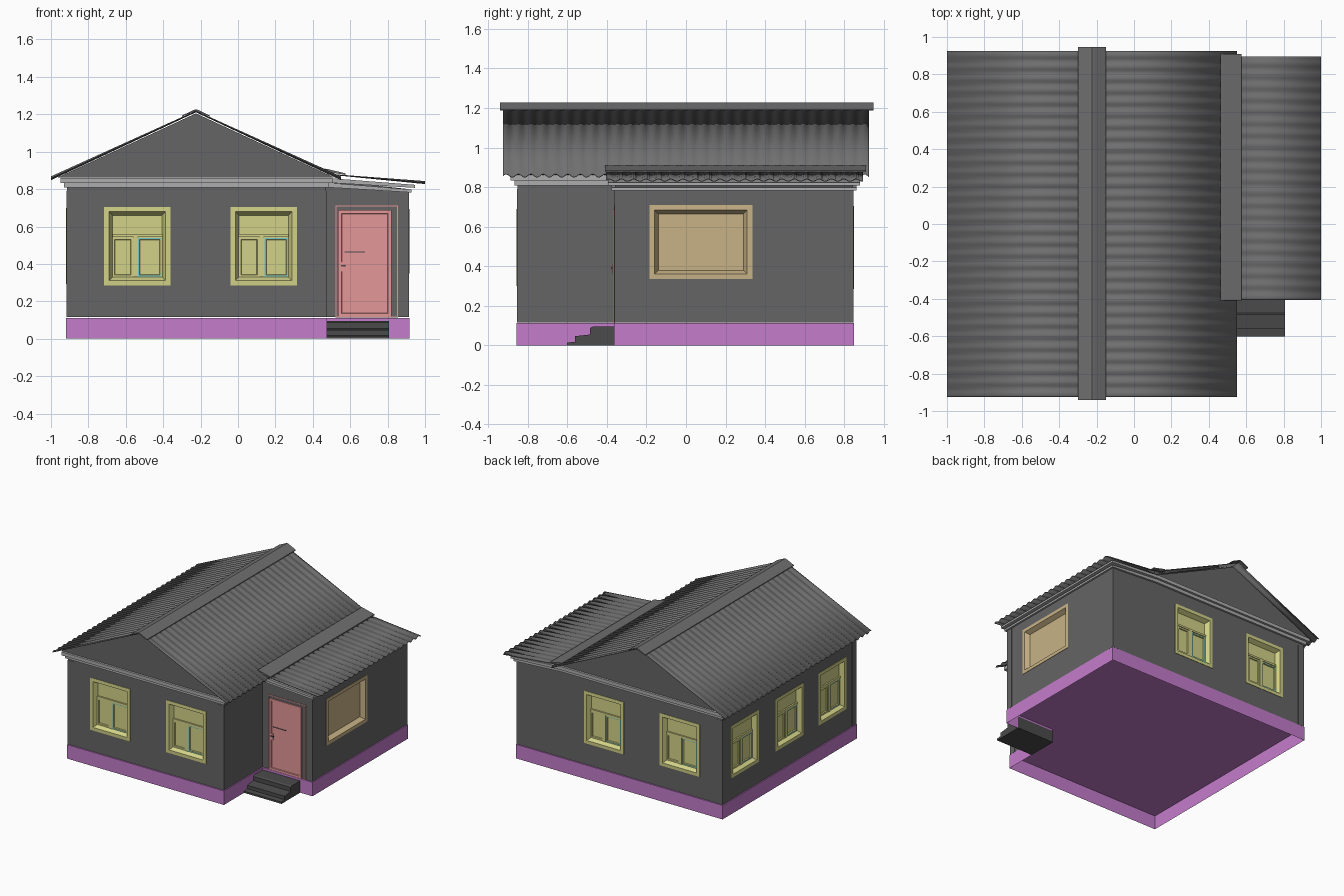
import bpy, bmesh, math
from mathutils import Matrix, Vector

if "Cube" in bpy.data.objects:
    bpy.data.objects.remove(bpy.data.objects["Cube"])


def material(name, rgb):
    m = bpy.data.materials.new(name)
    m.diffuse_color = (*rgb, 1)
    m.use_nodes = True
    m.node_tree.nodes["Principled BSDF"].inputs["Base Color"].default_value = m.diffuse_color
    return m


PURPLE = material("purple", (0.55, 0.20, 0.60))
OLIVE = material("olive", (0.65, 0.65, 0.25))
TAN = material("tan", (0.58, 0.45, 0.24))
PINK = material("pink", (0.77, 0.31, 0.31))
CYAN = material("cyan", (0.15, 0.60, 0.65))
WALL = material("wall_grey", (0.13, 0.13, 0.13))
ROOF = material("roof_grey", (0.16, 0.16, 0.16))
TRIM = material("cornice_grey", (0.42, 0.42, 0.42))
STEP = material("step_grey", (0.07, 0.07, 0.07))


def finish(name, bm, mat=None, mtx=None, smooth=False):
    bmesh.ops.recalc_face_normals(bm, faces=bm.faces)
    if mtx:
        bm.transform(mtx)
    me = bpy.data.meshes.new(name)
    bm.to_mesh(me)
    bm.free()
    ob = bpy.data.objects.new(name, me)
    bpy.context.collection.objects.link(ob)
    if mat:
        me.materials.append(mat)
    if smooth:
        me.polygons.foreach_set("use_smooth", [True] * len(me.polygons))
    return ob


def box(name, lo, hi, mat=None, mtx=None):
    bm = bmesh.new()
    bmesh.ops.create_cube(bm, size=1)
    lo, hi = Vector(lo), Vector(hi)
    for v in bm.verts:
        v.co = Vector((lo[i] + (v.co[i] + 0.5) * (hi[i] - lo[i]) for i in range(3)))
    return finish(name, bm, mat, mtx)


def prism(name, pts, axis, a, b, mat=None, open_start=False):
    """Extrude a 2D outline along an axis from a to b."""
    def place(p, t):
        q = list(p)
        q.insert("xyz".index(axis), t)
        return q
    bm = bmesh.new()
    s = [bm.verts.new(place(p, a)) for p in pts]
    e = [bm.verts.new(place(p, b)) for p in pts]
    n = len(pts)
    for i in range(n):
        bm.faces.new((s[i], s[(i + 1) % n], e[(i + 1) % n], e[i]))
    start = bm.faces.new(s)
    bm.faces.new(e)
    bmesh.ops.recalc_face_normals(bm, faces=bm.faces)
    if open_start:
        bmesh.ops.delete(bm, geom=[start], context="FACES_ONLY")
    return finish(name, bm, mat)


def ring_frame(name, w, h, steps, mat, mtx):
    """Rectangular moulding: loft of (inset, outward) rings, centred on local origin."""
    bm = bmesh.new()
    rings = []
    for inset, out in steps:
        x, z = w / 2 - inset, h / 2 - inset
        rings.append([bm.verts.new((sx * x, -out, sz * z))
                      for sx, sz in ((-1, -1), (1, -1), (1, 1), (-1, 1))])
    for r, q in zip(rings, rings[1:]):
        for i in range(4):
            j = (i + 1) % 4
            bm.faces.new((r[i], r[j], q[j], q[i]))
    return finish(name, bm, mat, mtx)


def corrugated(name, p0, p1, y0, y1, amp0=0.002, amp1=0.008, period=0.0625):
    """Sheet sloping from p0 to p1 in xz; ripples along y grow towards the eave."""
    n = int((y1 - y0) / period * 8)
    bm = bmesh.new()
    cols = []
    for i in range(n + 1):
        y = y0 + (y1 - y0) * i / n
        wave = math.sin(2 * math.pi * (y - y0) / period)
        cols.append([bm.verts.new((x, y, z + a * wave)) for (x, z), a in ((p0, amp0), (p1, amp1))])
    for c, d in zip(cols, cols[1:]):
        bm.faces.new((c[0], c[1], d[1], d[0]))
    ob = finish(name, bm, ROOF, smooth=True)
    mod = ob.modifiers.new("thickness", "SOLIDIFY")
    mod.thickness = 0.004
    mod.offset = 0


# Main dimensions
L, M, R = -0.915, 0.47, 0.912       # left wall, main/annex joint, right wall
F, P, B = -0.852, -0.36, 0.845      # front wall, porch wall, back wall
BASE = 0.112

# Foundation, hollow underneath
e = 0.005
prism("foundation", [(L - e, F - e), (M + e, F - e), (M + e, P - e), (R + e, P - e),
                     (R + e, B + e), (L - e, B + e)], "z", 0, BASE, PURPLE, open_start=True)

# Walls
low = BASE + 0.003
main_walls = box("main_walls", (L, F, low), (M, B, 0.84), WALL)
annex_walls = prism("annex_walls", [(M, low), (R, low), (R, 0.80), (M, 0.85)], "y", P, B, WALL)

# Corner boards
t = 0.002
for x, y, sx, sy in ((L, F, 1, 1), (M, F, -1, 1), (L, B, 1, -1), (R, P, -1, 1), (R, B, -1, -1)):
    xs = sorted((x - sx * t, x + sx * 0.05))
    ys = sorted((y - sy * t, y + sy * 0.05))
    box("corner_board", (xs[0], ys[0], low), (xs[1], ys[1], 0.79), WALL)


def window(name, wall, x, y, z, w, h, angle, mat, casements):
    mtx = Matrix.Translation((x, y, z)) @ Matrix.Rotation(angle, 4, "Z")
    # Pocket in the wall
    cut = box("cutter", (-w / 2 + 0.02, -0.05, -h / 2 + 0.02),
              (w / 2 - 0.02, 0.05, h / 2 - 0.02), mtx=mtx)
    cut.hide_render = True
    mod = wall.modifiers.new("pocket", "BOOLEAN")
    mod.object, mod.solver = cut, "EXACT"
    bpy.context.view_layer.objects.active = wall
    bpy.ops.object.modifier_apply(modifier=mod.name)
    bpy.data.objects.remove(cut)
    # Moulded casing and pane
    ring_frame(name + "_casing", w, h, [(0, -0.005), (0, 0.003), (0.026, 0.004),
                                        (0.046, -0.034)], mat, mtx)
    box(name + "_pane", (-w / 2 + 0.03, 0.032, -h / 2 + 0.03),
        (w / 2 - 0.03, 0.045, h / 2 - 0.03), mat, mtx)
    if not casements:
        return
    # Transom, mullion and the two lower casements, the right one with a coloured gasket
    iw, ih = w / 2 - 0.044, h / 2 - 0.044
    box(name + "_transom", (-iw, 0.02, 0.049), (iw, 0.034, 0.064), mat, mtx)
    box(name + "_mullion", (-0.022, 0.02, -ih), (0.0, 0.034, 0.05), mat, mtx)
    for side, x0, x1 in (("left", -iw, -0.022), ("right", 0.0, iw)):
        m = mtx @ Matrix.Translation(((x0 + x1) / 2, 0.03, (0.047 - ih) / 2))
        sw, sh = x1 - x0, 0.047 + ih
        ring_frame(f"{name}_{side}_casement", sw, sh,
                   [(0, 0), (0, 0.006), (0.012, 0.006), (0.015, -0.002)], mat, m)
        if side == "right":
            ring_frame(name + "_gasket", sw - 0.008, sh - 0.008,
                       [(0, 0.0065), (0.004, 0.0065), (0.004, -0.002)], CYAN, m)


# Windows on front, back and left; one plain window on the annex
for x in (-0.538, 0.137):
    window("front_window", main_walls, x, F, 0.495, 0.355, 0.42, 0, OLIVE, True)
    window("back_window", main_walls, x, B, 0.495, 0.355, 0.42, math.pi, OLIVE, True)
for y in (-0.55, -0.005, 0.565):
    window("left_window", main_walls, L, y, 0.495, 0.355, 0.42, -math.pi / 2, OLIVE, True)
window("annex_window", annex_walls, R, 0.075, 0.522, 0.52, 0.375, math.pi / 2, TAN, False)

# Door with frame, leaf and handle
door_at = Matrix.Translation((0.688, P, 0.413))
ring_frame("door_outer_trim", 0.335, 0.60, [(0, 0), (0, 0.004), (0.006, 0.004), (0.006, 0)], PINK, door_at)
ring_frame("door_frame", 0.285, 0.572, [(0, 0), (0, 0.010), (0.018, 0.010), (0.022, 0.003)], PINK,
           Matrix.Translation((0.678, P, 0.402)))
box("door_leaf", (0.548, P - 0.005, 0.125), (0.808, P + 0.01, 0.675), PINK)
box("door_rail", (0.57, P - 0.008, 0.461), (0.68, P, 0.467), STEP)
box("door_lock_plate", (0.546, P - 0.012, 0.36), (0.570, P, 0.41), PINK)
box("door_handle", (0.552, P - 0.018, 0.386), (0.575, P - 0.006, 0.394), STEP)

# Porch steps
prism("porch_steps", [(P, 0), (-0.602, 0), (-0.602, 0.014), (-0.562, 0.018), (-0.562, 0.046),
                      (-0.485, 0.055), (-0.485, 0.088), (-0.47, 0.095), (P, 0.095)],
      "x", 0.476, 0.808, STEP)

# Cornices: two stepped bands, level on the main house and sloping on the annex
for out, z0, z1 in ((0.016, 0.808, 0.835), (0.034, 0.833, 0.860)):
    box("main_cornice", (L - out, F - out, z0), (M + out, B + out, z1), TRIM)
    x1 = R + out
    prism("annex_cornice", [(M, z0 + 0.002), (x1, z0 - 0.026), (x1, z1 - 0.037), (M, z1)],
          "y", P - out, B + out, TRIM)

# Gable ends under the roof
prism("gables", [(-0.965, 0.862), (0.515, 0.862), (-0.225, 1.205)], "y", F - 0.02, B + 0.02, WALL)

# Corrugated roof sheets
APEX = (-0.225, 1.215)
corrugated("main_roof_left", APEX, (-1.0, 0.858), -0.925, 0.925)
corrugated("main_roof_right", APEX, (0.55, 0.858), -0.925, 0.925)
corrugated("annex_roof", (0.48, 0.88), (1.0, 0.835), -0.405, 0.895, amp0=0, amp1=0.006)

# Ridge cap and flashing
prism("ridge_cap", [(-0.30, 1.193), (-0.24, 1.222), (-0.225, 1.227), (-0.21, 1.222), (-0.15, 1.193),
                    (-0.15, 1.187), (-0.225, 1.219), (-0.30, 1.187)], "y", -0.94, 0.947, ROOF)
prism("annex_flashing", [(0.462, 0.910), (0.485, 0.906), (0.575, 0.884), (0.575, 0.876), (0.462, 0.895)],
      "y", -0.41, 0.91, ROOF)
